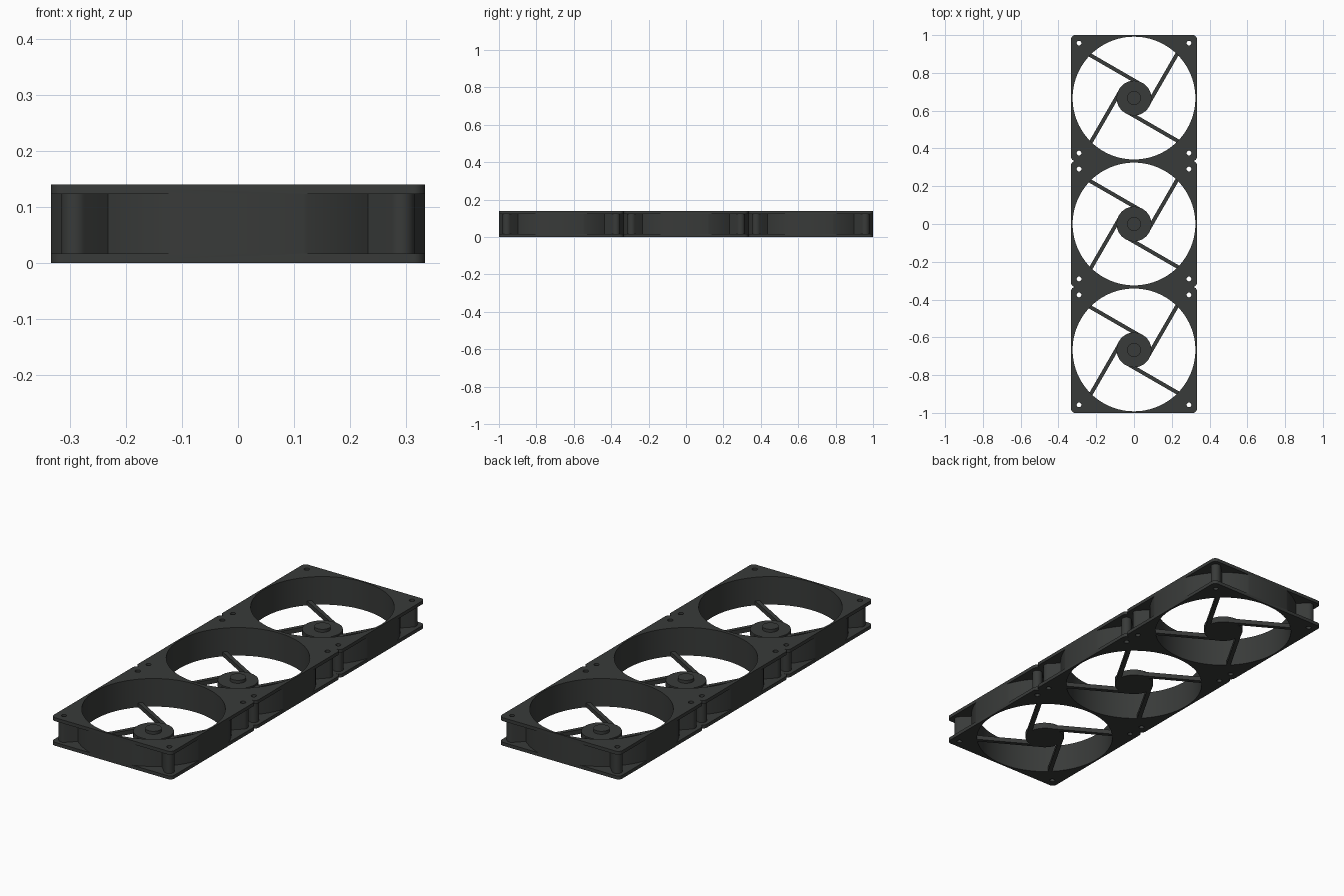
import bpy, bmesh
from math import pi, sin, cos, asin, sqrt

if "Cube" in bpy.data.objects:
    bpy.data.objects.remove(bpy.data.objects["Cube"])

S = 1 / 3          # half width of one frame
H = 0.14           # frame height
FL = 0.017         # flange thickness
R_IN, R_OUT = 0.325, 0.353
HOLE = 0.291       # screw hole offset
POST = 0.024       # corner post radius

dark = bpy.data.materials.new("dark_plastic")
dark.diffuse_color = (0.04, 0.043, 0.041, 1)
dark.use_nodes = True
dark.node_tree.nodes["Principled BSDF"].inputs["Base Color"].default_value = dark.diffuse_color


def arc(cx, cy, r, a0, a1, n):
    return [(cx + r * cos(a0 + (a1 - a0) * i / n), cy + r * sin(a0 + (a1 - a0) * i / n))
            for i in range(n + 1)]


def circle(cx, cy, r, n):
    return arc(cx, cy, r, 0, 2 * pi, n)[:-1]


def prism(name, loops, z0, z1):
    """Extrude a filled 2D outline (with holes) between two heights."""
    cu = bpy.data.curves.new(name + "_outline", 'CURVE')
    cu.dimensions = '2D'
    cu.fill_mode = 'BOTH'
    cu.extrude = (z1 - z0) / 2
    for pts in loops:
        sp = cu.splines.new('POLY')
        sp.points.add(len(pts) - 1)
        for p, (x, y) in zip(sp.points, pts):
            p.co = (x, y, 0, 1)
        sp.use_cyclic_u = True
    tmp = bpy.data.objects.new(name + "_tmp", cu)
    bpy.context.collection.objects.link(tmp)
    bpy.context.view_layer.update()
    dg = bpy.context.evaluated_depsgraph_get()
    me = bpy.data.meshes.new_from_object(tmp.evaluated_get(dg))
    bpy.data.objects.remove(tmp)
    bm = bmesh.new()
    bm.from_mesh(me)
    bmesh.ops.remove_doubles(bm, verts=bm.verts, dist=1e-5)
    bmesh.ops.translate(bm, verts=bm.verts, vec=(0, 0, (z0 + z1) / 2))
    bmesh.ops.recalc_face_normals(bm, faces=bm.faces)
    bm.to_mesh(me)
    bm.free()
    me.materials.clear()
    me.materials.append(dark)
    ob = bpy.data.objects.new(name, me)
    bpy.context.collection.objects.link(ob)
    return ob


def smooth(ob):
    bpy.ops.object.select_all(action='DESELECT')
    ob.select_set(True)
    bpy.context.view_layer.objects.active = ob
    bpy.ops.object.shade_smooth_by_angle(angle=0.5)


# Frame block: rounded square with fan opening and screw holes
cr = 0.022
square = []
for k, (sx, sy) in enumerate([(1, 1), (-1, 1), (-1, -1), (1, -1)]):
    square += arc(sx * (S - cr), sy * (S - cr), cr, k * pi / 2, (k + 1) * pi / 2, 6)
holes = [circle(x, y, 0.0125, 20) for x in (-HOLE, HOLE) for y in (-HOLE, HOLE)]
frame = prism("fan_frame", [square, circle(0, 0, R_IN, 96)] + holes, 0, H)

# Pocket cutter: everything outside the ring wall and the corner posts
da = asin(POST / R_OUT)
wall = []
for k in range(4):
    d = pi / 4 + k * pi / 2
    wall += arc(0, 0, R_OUT, d - pi / 2 + da, d - da, 24)
    c = HOLE * sqrt(2)
    wall += arc(c * cos(d), c * sin(d), POST, d - pi / 2, d + pi / 2, 14)
outer = [(-0.5, -0.5), (0.5, -0.5), (0.5, 0.5), (-0.5, 0.5)]
cutter = prism("pocket_cutter", [outer, wall], FL, H - FL)
mod = frame.modifiers.new("pockets", 'BOOLEAN')
mod.operation = 'DIFFERENCE'
mod.solver = 'EXACT'
mod.object = cutter
bpy.context.view_layer.objects.active = frame
frame.select_set(True)
bpy.ops.object.modifier_apply(modifier="pockets")
bpy.data.objects.remove(cutter)

# Motor hub with its raised bearing cap
hub = prism("motor_hub", [circle(0, 0, 0.092, 48)], 0, 0.03)
cap = prism("bearing_cap", [circle(0, 0, 0.037, 32)], 0.03, 0.045)

# Tangential struts from hub to ring
parts = [frame, hub, cap]
for k in range(4):
    n = pi / 3 + k * pi / 2
    pts = [(a * cos(n) - b * sin(n), a * sin(n) + b * cos(n))
           for a, b in ((0.071, 0), (0.091, 0), (0.091, 0.322), (0.071, 0.322))]
    parts.append(prism(f"strut_{k + 1}", [pts], 0, 0.022))

# Three fans in a row
for ob in parts:
    smooth(ob)
    for y in (-2 * S, 2 * S):
        dup = ob.copy()
        dup.location.y = y
        bpy.context.collection.objects.link(dup)
